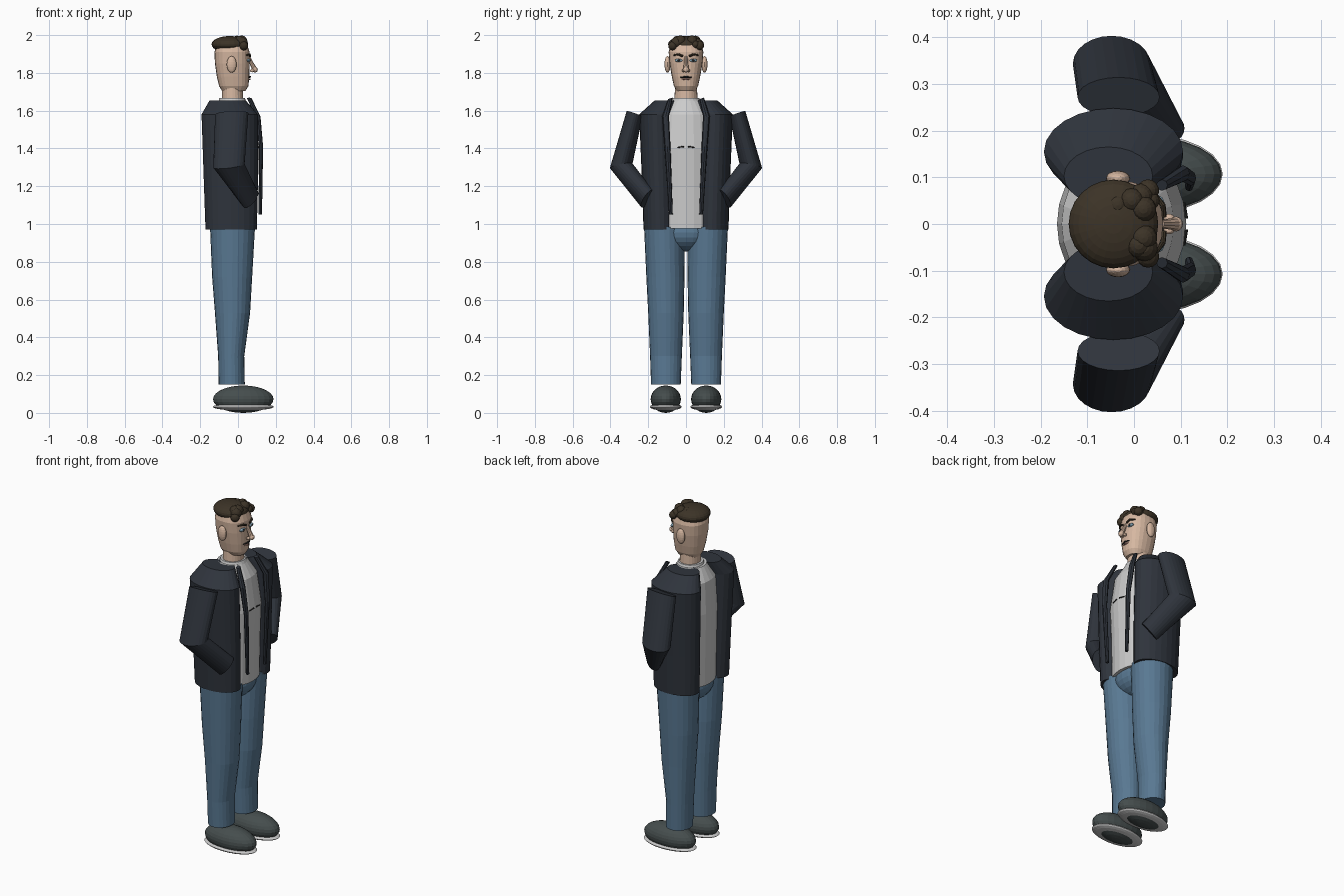
import bpy, bmesh, math
from mathutils import Vector


def material(name, r, g, b):
    m = bpy.data.materials.new(name)
    m.diffuse_color = (r, g, b, 1)
    return m


SKIN = material("skin", .68, .48, .36)
HAIR = material("hair", .045, .033, .02)
JACKET = material("jacket", .028, .034, .045)
JEANS = material("denim", .10, .19, .29)
SHIRT = material("shirt_cotton", .6, .6, .6)
SHOE = material("shoe_leather", .06, .075, .075)
SOLE = material("sole_rubber", .65, .65, .63)
DARK = material("dark", .02, .02, .02)
EYE = material("eye", .25, .4, .5)
LIP = material("lip", .4, .2, .17)


def finish(bm, name, mat):
    bmesh.ops.recalc_face_normals(bm, faces=bm.faces[:])
    me = bpy.data.meshes.new(name)
    bm.to_mesh(me)
    bm.free()
    me.materials.append(mat)
    ob = bpy.data.objects.new(name, me)
    bpy.context.collection.objects.link(ob)
    return ob


def loft(name, rings, mat, n=24, power=1.0):
    """Capped skin over elliptical rings given as (centre, u radius vector, v radius vector)."""
    def sp(t):
        return math.copysign(abs(t) ** power, t)
    bm = bmesh.new()
    loops = []
    for c, u, v in rings:
        c, u, v = Vector(c), Vector(u), Vector(v)
        loops.append([bm.verts.new(c + u * sp(math.cos(2 * math.pi * i / n))
                                   + v * sp(math.sin(2 * math.pi * i / n))) for i in range(n)])
    for a, b in zip(loops, loops[1:]):
        for i in range(n):
            j = (i + 1) % n
            bm.faces.new((a[i], a[j], b[j], b[i]))
    bm.faces.new(loops[0])
    bm.faces.new(loops[-1])
    return finish(bm, name, mat)


def stack(name, rows, mat, n=24, power=1.0):
    """Vertical loft from rows of (z, x min, x max, y min, y max)."""
    loft(name, [(((a + b) / 2, (c + d) / 2, z), ((b - a) / 2, 0, 0), (0, (d - c) / 2, 0))
                for z, a, b, c, d in rows], mat, n, power)


def ball(name, c, r, mat, u=20, v=12):
    bm = bmesh.new()
    bmesh.ops.create_uvsphere(bm, u_segments=u, v_segments=v, radius=1)
    for p in bm.verts:
        p.co = Vector((p.co.x * r[0] + c[0], p.co.y * r[1] + c[1], p.co.z * r[2] + c[2]))
    return finish(bm, name, mat)


def tube(name, pts, radii, mat, n=8):
    """Round tube through points with one radius per point."""
    pts = [Vector(p) for p in pts]
    rings = []
    for i, p in enumerate(pts):
        d = (pts[min(i + 1, len(pts) - 1)] - pts[max(i - 1, 0)]).normalized()
        u = d.cross(Vector((1, 0, 0)) if abs(d.x) < .7 else Vector((0, 1, 0))).normalized()
        rings.append((p, u * radii[i], d.cross(u) * radii[i]))
    return loft(name, rings, mat, n)


# head and neck
stack("neck", [(1.64, -.085, .028, -.062, .062), (1.73, -.085, .025, -.058, .058)], SKIN)
stack("head", [(1.705, -.085, .04, -.05, .05), (1.73, -.10, .055, -.064, .064),
               (1.78, -.112, .06, -.075, .075), (1.85, -.122, .062, -.087, .087),
               (1.91, -.125, .062, -.092, .092), (1.96, -.11, .045, -.08, .08)], SKIN, 24, .85)

# face
tube("nose_bridge", [(.056, 0, 1.885), (.072, 0, 1.85), (.088, 0, 1.82)], [.009, .011, .014], SKIN, 10)
ball("nose_tip", (.09, 0, 1.817), (.015, .016, .015), SKIN, 12, 8)
tube("upper_lip", [(.056, -.03, 1.777), (.064, 0, 1.779), (.056, .03, 1.777)], [.003, .005, .003], DARK)
tube("lower_lip", [(.054, -.022, 1.768), (.062, 0, 1.766), (.054, .022, 1.768)], [.003, .005, .003], LIP)

# hair cap with curls at the front
ball("hair_cap", (-.044, 0, 1.951), (.096, .095, .044), HAIR, 24, 14)
curls = [(-.035, .04, 1.968, .026), (-.005, .05, 1.97, .027), (.015, .06, 1.955, .027),
         (.03, .072, 1.945, .024), (.02, .032, 1.97, .028), (.035, .05, 1.95, .02),
         (.02, -.03, 1.968, .03), (.022, -.05, 1.96, .03), (.03, -.07, 1.943, .024),
         (.01, -.045, 1.968, .028)]
for i, (x, y, z, r) in enumerate(curls):
    ball(f"hair_curl_{i}", (x, y, z), (r, r, r), HAIR, 14, 9)

# shirt, neckline and pelvis
stack("shirt", [(.975, -.155, .10, -.16, .16), (1.2, -.16, .105, -.16, .16),
                (1.4, -.165, .112, -.165, .165), (1.58, -.155, .085, -.15, .15),
                (1.655, -.115, .04, -.085, .085)], SHIRT)
stack("shirt_neckline", [(1.645, -.105, .045, -.078, .078), (1.668, -.098, .036, -.07, .07)], SHIRT)
ball("jeans_pelvis", (-.03, 0, .955), (.115, .16, .1), JEANS, 24, 12)

for s, side in ((1, "left"), (-1, "right")):
    def y2(a, b):
        return (a, b) if s > 0 else (-b, -a)

    # facial features in pairs
    ball(f"ear_{side}", (-.034, s * .098, 1.845), (.026, .016, .044), SKIN, 16, 10)
    ball(f"eye_{side}", (.055, s * .038, 1.866), (.011, .022, .009), EYE, 12, 8)
    ball(f"pupil_{side}", (.063, s * .038, 1.866), (.005, .007, .007), DARK, 10, 6)
    ball(f"nostril_{side}", (.075, s * .013, 1.812), (.012, .009, .009), SKIN, 10, 6)
    tube(f"eyebrow_{side}", [(.064, s * .016, 1.888), (.062, s * .04, 1.898), (.045, s * .065, 1.894)],
         [.006, .006, .004], HAIR)
    tube(f"shirt_crease_{side}", [(.112, s * .012, 1.41), (.107, s * .046, 1.405)], [.004, .003], DARK)

    # open jacket half
    stack(f"jacket_{side}", [(.97, -.172, .10, *y2(.05, .225)), (1.2, -.18, .105, *y2(.055, .232)),
                             (1.58, -.193, .105, *y2(.062, .248)), (1.655, -.15, .04, *y2(.04, .165))], JACKET)

    # lapel running down the opening
    loft(f"lapel_{side}", [((.06, s * .083, 1.665), (.012, 0, 0), (0, .012, .004)),
                           ((.105, s * .108, 1.57), (.014, 0, 0), (0, .018, 0)),
                           ((.122, s * .098, 1.41), (.011, 0, 0), (0, .016, 0)),
                           ((.118, s * .08, 1.05), (.009, 0, 0), (0, .010, 0))], JACKET, 8)

    # sleeve bent towards the pocket
    loft(f"sleeve_{side}", [((-.033, s * .272, 1.583), (.088, 0, .004), (0, s * .042, .015)),
                            ((-.048, s * .343, 1.308), (.083, 0, .01), (0, s * .06, -.012)),
                            ((.066, s * .205, 1.133), (.042, 0, .03), (0, s * .034, -.036))], JACKET)

    # trouser leg
    stack(f"jeans_leg_{side}", [(.15, -.102, .036, *y2(.028, .185)), (.3, -.105, .033, *y2(.022, .19)),
                                (.53, -.122, .064, *y2(.012, .2)), (.72, -.137, .075, *y2(.008, .21)),
                                (.985, -.148, .09, *y2(.01, .222))], JEANS)

    # shoe and sole
    ball(f"shoe_{side}", (.028, s * .107, .0725), (.16, .08, .0725), SHOE, 24, 14)
    ball(f"sole_{side}", (.028, s * .107, .032), (.162, .084, .02), SOLE, 24, 10)
